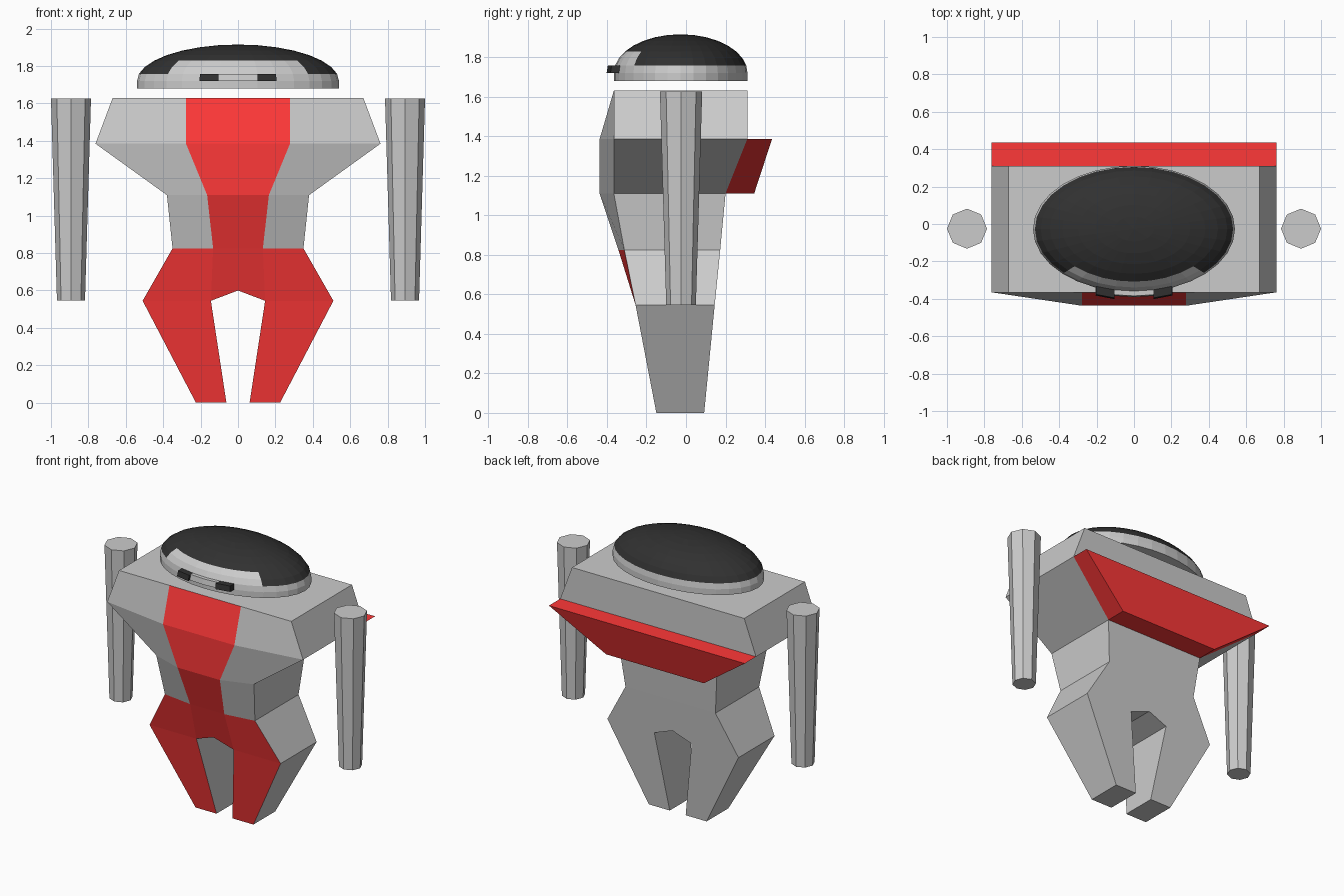
import bpy, bmesh, math
from mathutils import Vector

if "Cube" in bpy.data.objects:
    bpy.data.objects.remove(bpy.data.objects["Cube"])


def material(name, rgb):
    m = bpy.data.materials.new(name)
    m.diffuse_color = (*rgb, 1)
    m.use_nodes = True
    m.node_tree.nodes["Principled BSDF"].inputs["Base Color"].default_value = m.diffuse_color
    return m


GREY = material("grey", (0.8, 0.8, 0.8))
RED = material("red", (1.0, 0.04, 0.04))
BLACK = material("black", (0.03, 0.03, 0.03))


def finish(bm, name, mats):
    bmesh.ops.recalc_face_normals(bm, faces=bm.faces)
    me = bpy.data.meshes.new(name)
    bm.to_mesh(me)
    bm.free()
    for m in mats:
        me.materials.append(m)
    ob = bpy.data.objects.new(name, me)
    bpy.context.collection.objects.link(ob)
    return ob


def mirror(ob):
    mod = ob.modifiers.new("mirror", "MIRROR")
    mod.use_clip = True


# Body and legs: half of each cross-section, mirrored
# z, panel x, outer x, front y at panel, front y at outer edge, back y
rows = [
    (1.63, 0.278, 0.67, -0.365, -0.365, 0.31),
    (1.385, 0.278, 0.762, -0.437, -0.365, 0.31),
    (1.11, 0.165, 0.38, -0.437, -0.365, 0.20),
    (0.825, 0.133, 0.35, -0.342, -0.312, 0.173),
    (0.545, 0.145, 0.51, -0.255, -0.255, 0.145),
    (0.0, 0.062, 0.225, -0.15, -0.15, 0.092),
]
bm = bmesh.new()
grid = []
for i, (z, xi, xo, yi, yo, yb) in enumerate(rows):
    zc, yc, yd = (0.60, -0.272, 0.15) if i == 4 else (z, yi, yb)
    pts = [(0, yc, zc), (xi, yi, z), (xo, yo, z), (xo, yb, z), (xi, yb, z), (0, yd, zc)]
    if i == 5:                       # legs have no centre points
        grid.append([None] + [bm.verts.new(p) for p in pts[1:5]] + [None])
    else:
        grid.append([bm.verts.new(p) for p in pts])
bm.faces.new(grid[0])
for i in range(5):
    a, b = grid[i], grid[i + 1]
    for c in range(5) if i < 4 else range(1, 4):
        f = bm.faces.new((a[c], a[c + 1], b[c + 1], b[c]))
        f.material_index = int(c == 0 or (c == 1 and i >= 3))
hip, foot = grid[4], grid[5]
bm.faces.new((hip[4], hip[1], foot[1], foot[4]))     # inner leg
bm.faces.new((hip[0], hip[1], hip[4], hip[5]))       # crotch
bm.faces.new(foot[1:5])                              # sole
mirror(finish(bm, "body", [GREY, RED]))

# Slanted fin across the back
bm = bmesh.new()
a, b = [[bm.verts.new(p) for p in ((-x, y0, z), (x, y0, z), (x, y1, z), (-x, y1, z))]
        for x, y0, y1, z in ((0.762, 0.31, 0.435, 1.385), (0.38, 0.20, 0.345, 1.11))]
bm.faces.new(a)
bm.faces.new(b)
for k in range(1, 4):
    n = (k + 1) % 4
    bm.faces.new((a[k], a[n], b[n], b[k]))
finish(bm, "back_fin", [RED])

# Arms: tapered octagons
bm = bmesh.new()
bmesh.ops.create_cone(bm, cap_ends=True, segments=8, radius1=0.075, radius2=0.107, depth=1.08)
bmesh.ops.translate(bm, verts=bm.verts, vec=(0.893, -0.025, 1.087))
mirror(finish(bm, "arms", [GREY]))

# Head: flattened half sphere with a straight rim below
SEG, RINGS = 32, 8
CY, CZ = -0.027, 1.72
bm = bmesh.new()


def ring(r, z):
    return [bm.verts.new((0.54 * r * math.cos(t), CY + 0.338 * r * math.sin(t), z))
            for t in (2 * math.pi * k / SEG for k in range(SEG))]


rings = [ring(1, 1.68)]
for j in range(RINGS):
    e = math.pi / 2 * j / RINGS
    rings.append(ring(math.cos(e), CZ + 0.195 * math.sin(e)))
top = bm.verts.new((0, CY, CZ + 0.195))
bm.faces.new(rings[0])
eyes, bar = [], []
FRONT = SEG * 3 // 4
for j in range(RINGS):
    for k in range(SEG):
        n = (k + 1) % SEG
        f = bm.faces.new((rings[j][k], rings[j][n], rings[j + 1][n], rings[j + 1][k]))
        off = k + 0.5 - FRONT        # segments away from the front
        face_plate = abs(off) < 4 and j < 4
        f.material_index = int(j >= 2 and not face_plate)
        if j == 1 and abs(off) < 1:
            bar.append(f)
        elif j == 1 and abs(off) < 2:
            eyes.append(f)
            f.material_index = 1
for k in range(SEG):
    bm.faces.new((rings[-1][k], rings[-1][(k + 1) % SEG], top)).material_index = 1

# Eyes and the bar between them stand out from the face
for faces, depth in ((bar, 0.026), ([eyes[0]], 0.043), ([eyes[1]], 0.043)):
    out = bmesh.ops.extrude_face_region(bm, geom=faces)["geom"]
    bmesh.ops.translate(bm, vec=Vector((0, -depth, 0)),
                        verts=[g for g in out if isinstance(g, bmesh.types.BMVert)])
    bmesh.ops.delete(bm, geom=[f for f in faces if f.is_valid], context="FACES_ONLY")
finish(bm, "head", [GREY, BLACK])
